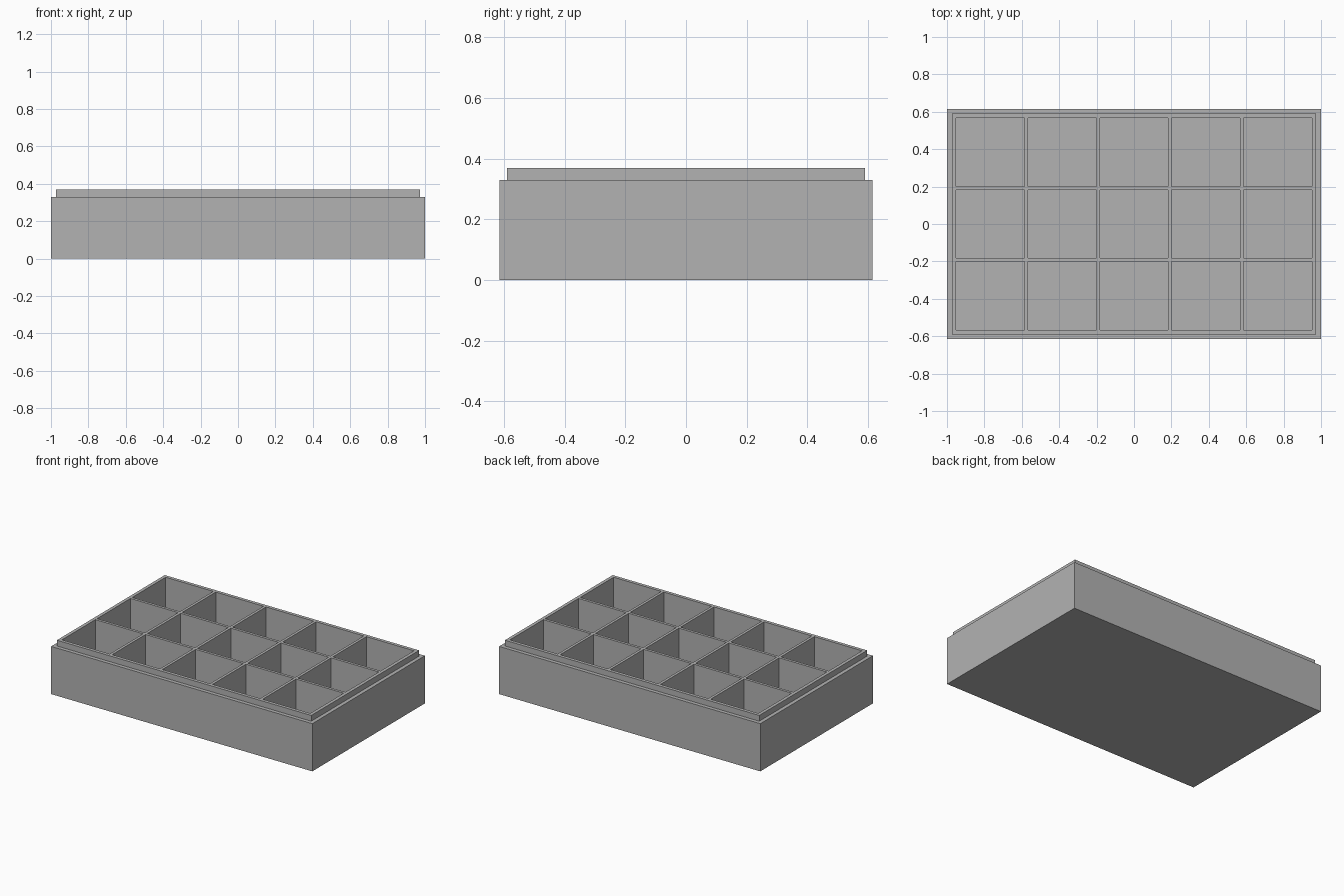
import bpy
import bmesh

if "Cube" in bpy.data.objects:
    bpy.data.objects.remove(bpy.data.objects["Cube"], do_unlink=True)

# Tray dimensions
COLUMNS, ROWS = 5, 3
CELL, DIVIDER = 0.365, 0.019
LIP_WALL, LEDGE = 0.023, 0.026
TOP, LEDGE_Z, FLOOR_Z = 0.37, 0.33, 0.03


def wall_lines(count):
    """Edges of the lip, cells and dividers along one axis, centred on zero."""
    half = (count * CELL + (count - 1) * DIVIDER) / 2
    lines = [-half - LIP_WALL]
    for i in range(count):
        start = -half + i * (CELL + DIVIDER)
        lines += [start, start + CELL]
    return lines + [half + LIP_WALL]


xs, ys = wall_lines(COLUMNS), wall_lines(ROWS)
bm = bmesh.new()

# Top rim with dividers; odd squares are the compartments
grid = [[bm.verts.new((x, y, TOP)) for x in xs] for y in ys]
cells = []
for j in range(len(ys) - 1):
    for i in range(len(xs) - 1):
        face = bm.faces.new((grid[j][i], grid[j][i + 1],
                             grid[j + 1][i + 1], grid[j + 1][i]))
        if i % 2 and j % 2:
            cells.append(face)
edge_loop = [e for e in bm.edges if e.is_boundary]

# Compartments sunk to the floor
sunk = bmesh.ops.extrude_discrete_faces(bm, faces=cells)["faces"]
for face in sunk:
    for v in face.verts:
        v.co.z = FLOOR_Z


def extend(edges, z, grow=0.0):
    """Extrude the open outline to height z, pushing it outward by grow."""
    new = bmesh.ops.extrude_edge_only(bm, edges=edges)["geom"]
    for v in (g for g in new if isinstance(g, bmesh.types.BMVert)):
        v.co.z = z
        if abs(abs(v.co.x) - xs[-1]) < 1e-4:
            v.co.x += grow if v.co.x > 0 else -grow
        if abs(abs(v.co.y) - ys[-1]) < 1e-4:
            v.co.y += grow if v.co.y > 0 else -grow
    return [g for g in new if isinstance(g, bmesh.types.BMEdge) and g.is_boundary]


# Lip, ledge, outer walls and underside
edge_loop = extend(edge_loop, LEDGE_Z)
edge_loop = extend(edge_loop, LEDGE_Z, LEDGE)
edge_loop = extend(edge_loop, 0.0)
bmesh.ops.contextual_create(bm, geom=edge_loop)
bmesh.ops.recalc_face_normals(bm, faces=bm.faces[:])

mesh = bpy.data.meshes.new("compartment_tray")
bm.to_mesh(mesh)
bm.free()
tray = bpy.data.objects.new("compartment_tray", mesh)
bpy.context.collection.objects.link(tray)

# Plain grey finish
grey = bpy.data.materials.new("plain_grey")
grey.use_nodes = True
colour = (0.45, 0.45, 0.45, 1.0)
grey.diffuse_color = colour
for node in grey.node_tree.nodes:
    if node.type == "BSDF_PRINCIPLED":
        node.inputs["Base Color"].default_value = colour
mesh.materials.append(grey)
